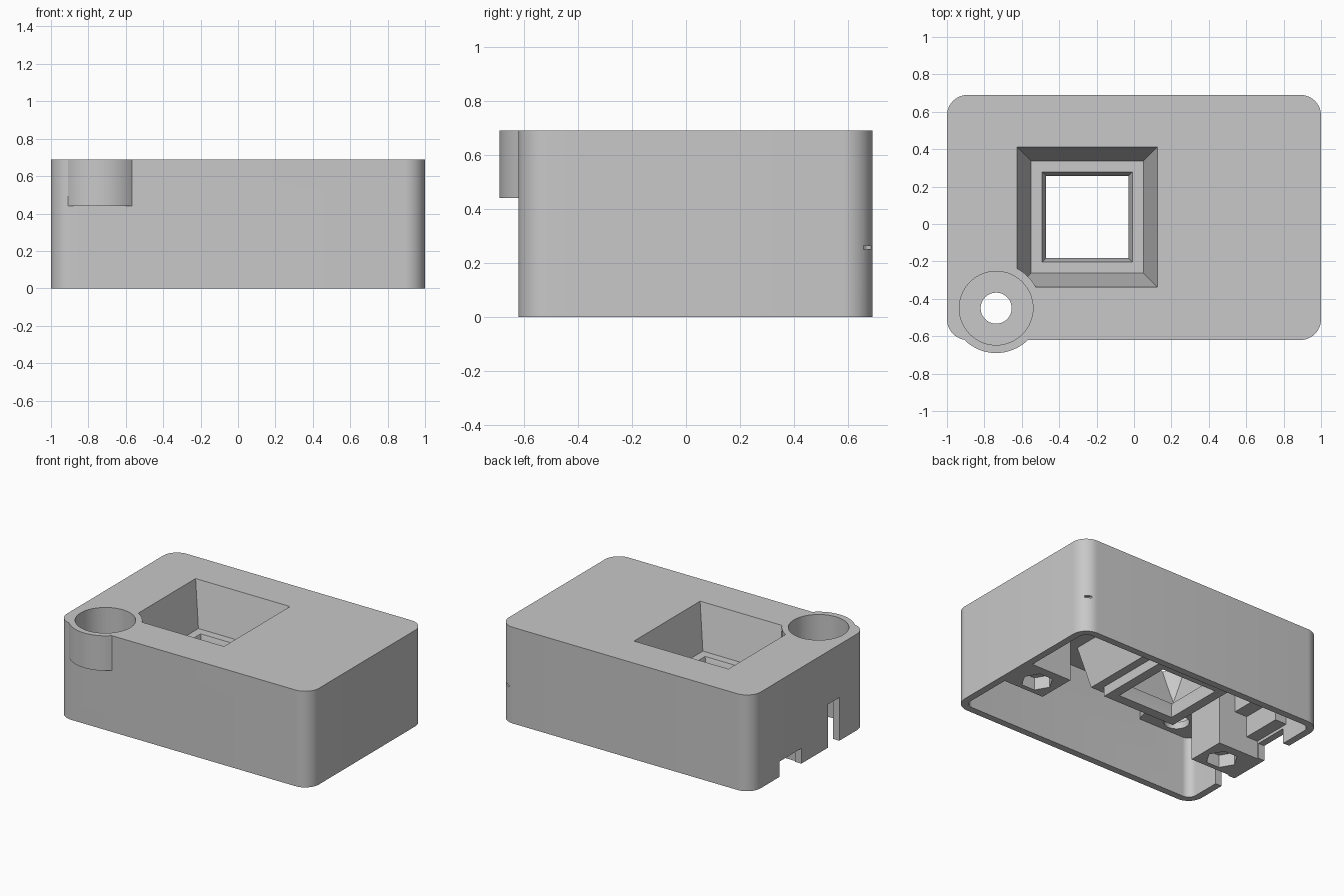
import bpy, bmesh, math

cube = bpy.data.objects.get("Cube")
if cube:
    bpy.data.objects.remove(cube, do_unlink=True)

grey = bpy.data.materials.new("light grey plastic")
grey.use_nodes = True
grey.diffuse_color = (0.58, 0.58, 0.58, 1)
grey.node_tree.nodes["Principled BSDF"].inputs["Base Color"].default_value = grey.diffuse_color


def loft(name, low, z0, z1, high=None):
    """Solid between a bottom outline and a top outline."""
    high = high or low
    bm = bmesh.new()
    a = [bm.verts.new((x, y, z0)) for x, y in low]
    b = [bm.verts.new((x, y, z1)) for x, y in high]
    bm.faces.new(a[::-1])
    bm.faces.new(b)
    n = len(a)
    for i in range(n):
        j = (i + 1) % n
        bm.faces.new((a[i], a[j], b[j], b[i]))
    bmesh.ops.recalc_face_normals(bm, faces=bm.faces)
    mesh = bpy.data.meshes.new(name)
    bm.to_mesh(mesh)
    bm.free()
    mesh.materials.append(grey)
    ob = bpy.data.objects.new(name, mesh)
    bpy.context.collection.objects.link(ob)
    return ob


def ring(cx, cy, r, n=64, turn=0):
    return [(cx + r * math.cos(turn + math.tau * i / n),
             cy + r * math.sin(turn + math.tau * i / n)) for i in range(n)]


def rect(x0, x1, y0, y1):
    return [(x0, y0), (x1, y0), (x1, y1), (x0, y1)]


def square(half):
    """Square outline around the window centre."""
    return rect(-0.25 - half, -0.25 + half, 0.037 - half, 0.037 + half)


def rounded(x0, x1, y0, y1, r, steps=12):
    pts = []
    corners = [(x1 - r, y1 - r), (x0 + r, y1 - r), (x0 + r, y0 + r), (x1 - r, y0 + r)]
    for k, (cx, cy) in enumerate(corners):
        for i in range(steps + 1):
            t = math.pi / 2 * (k + i / steps)
            pts.append((cx + r * math.cos(t), cy + r * math.sin(t)))
    return pts


def combine(body, tool, operation):
    """Apply a boolean and discard the helper."""
    tool.hide_render = True
    mod = body.modifiers.new(operation, "BOOLEAN")
    mod.operation = operation
    mod.solver = "EXACT"
    mod.object = tool
    bpy.context.view_layer.objects.active = body
    bpy.ops.object.modifier_apply(modifier=mod.name)
    bpy.data.objects.remove(tool, do_unlink=True)


def add(tool):
    combine(case, tool, "UNION")


def cut(tool):
    combine(case, tool, "DIFFERENCE")


# Open-bottomed case with rounded corners
case = loft("case", rounded(-1, 1, -0.62, 0.69, 0.11), 0, 0.69)
cut(loft("cavity", rounded(-0.95, 0.95, -0.57, 0.64, 0.06), -0.1, 0.63))

# Screw posts with stepped ledges beside them, at both ends
for s in (-1, 1):
    def end_block(name, reach, y0, y1, z0):
        xs = sorted((s * 0.97, s * reach))
        add(loft(name, rect(*xs, y0, y1), z0, 0.66))
    end_block("post", 0.63, -0.17, 0.11, 0)
    end_block("low_ledge", 0.86, 0.1, 0.40, 0.13)
    end_block("high_ledge", 0.76, 0.09, 0.41, 0.28)

# Sloped window well with a collar at its foot
add(loft("well_wall", square(0.35), 0.33, 0.66, square(0.42)))
add(loft("collar", square(0.29), 0.26, 0.36))
cut(loft("well", square(0.3), 0.38, 0.70, square(0.377)))
cut(loft("throat", square(0.22), 0.32, 0.385, square(0.243)))
cut(loft("opening", square(0.22), 0.1, 0.33))

# Round boss with counterbore and through hole
add(loft("boss", ring(-0.737, -0.45, 0.24), 0.44, 0.69))
cut(loft("counterbore", ring(-0.737, -0.45, 0.197), 0.49, 0.8))
cut(loft("through_hole", ring(-0.737, -0.45, 0.083, 40), 0.3, 0.8))

# Cable notches in the end wall
cut(loft("wide_notch", rect(-1.1, -0.9, 0.12, 0.37), -0.1, 0.11))
cut(loft("tall_notch", rect(-1.1, -0.9, -0.31, -0.18), -0.1, 0.31))

# Hexagonal nut pockets under the posts
for s in (-1, 1):
    cut(loft("nut_pocket", ring(s * 0.78, -0.045, 0.105, 6), -0.1, 0.09))

# Tiny vent in the back corner
cut(loft("vent", ring(0.957, 0.682, 0.03, 12), 0.25, 0.265))

bpy.ops.object.select_all(action="DESELECT")
case.select_set(True)
bpy.context.view_layer.objects.active = case
bpy.ops.object.shade_smooth_by_angle(angle=math.radians(25))
